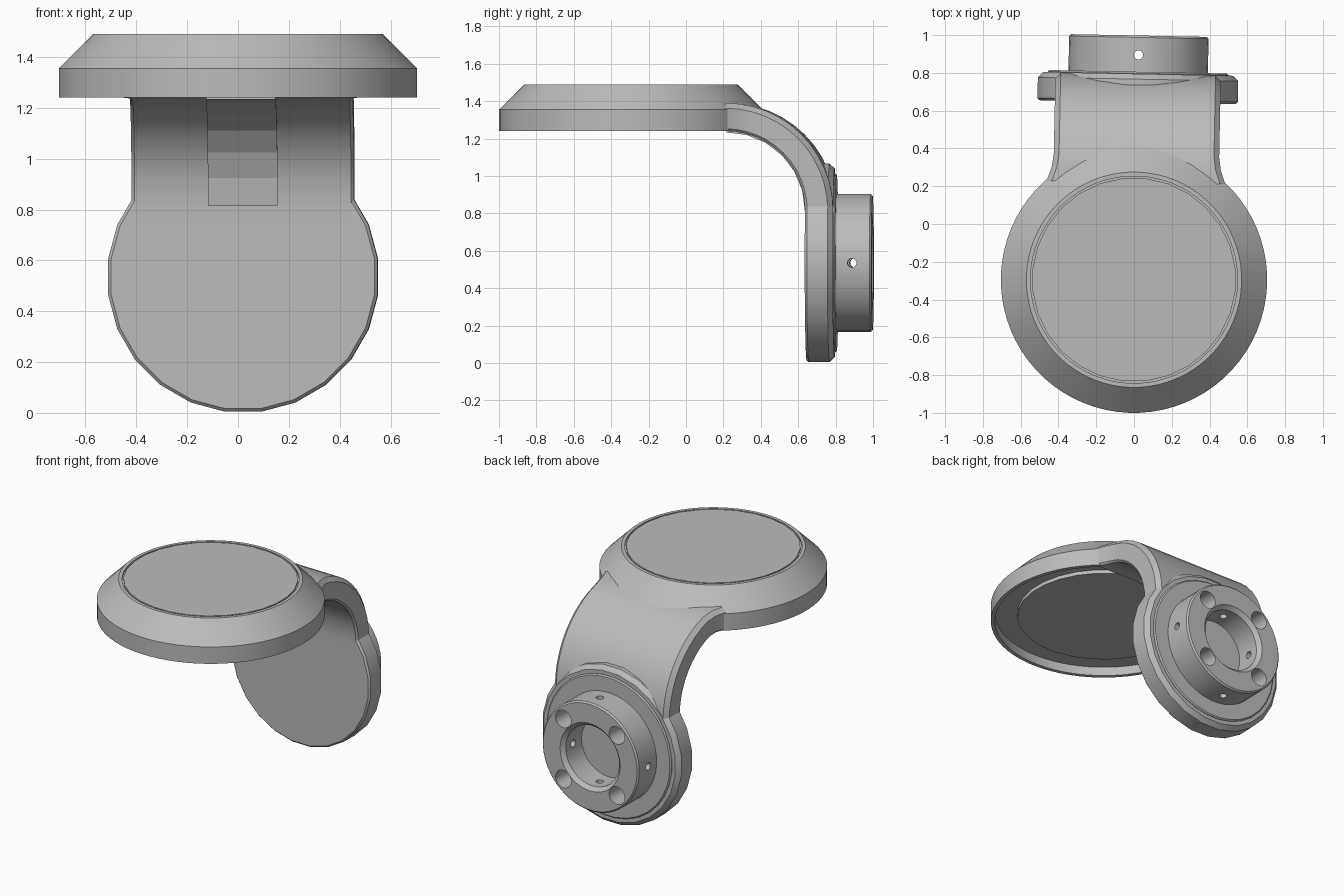
import bpy, bmesh, math
from mathutils import Matrix, Vector

cube = bpy.data.objects.get("Cube")
if cube:
    bpy.data.objects.remove(cube, do_unlink=True)

GREY = (0.5, 0.5, 0.5, 1)
mat = bpy.data.materials.new("plain grey")
mat.use_nodes = True
mat.diffuse_color = GREY
mat.node_tree.nodes["Principled BSDF"].inputs["Base Color"].default_value = GREY

HEAD = Vector((0, -0.295, 0))       # centre of the big round head
HUB = Vector((0, 0, 0.535))         # axis of the round foot
FACE_BACK = Matrix.Rotation(-math.pi / 2, 4, 'X')
# the arm and foot are swivelled a little around the head
SWIVEL = (Matrix.Translation(HEAD) @ Matrix.Rotation(math.radians(-1.15), 4, 'Z')
          @ Matrix.Translation(-HEAD))


def finish(bm, name, matrix):
    bmesh.ops.recalc_face_normals(bm, faces=bm.faces)
    bm.transform(matrix)
    mesh = bpy.data.meshes.new(name)
    bm.to_mesh(mesh)
    bm.free()
    mesh.materials.append(mat)
    obj = bpy.data.objects.new(name, mesh)
    bpy.context.collection.objects.link(obj)
    return obj


def activate(obj):
    bpy.ops.object.select_all(action='DESELECT')
    obj.select_set(True)
    bpy.context.view_layer.objects.active = obj


def smooth(obj):
    activate(obj)
    bpy.ops.object.shade_smooth_by_angle(angle=math.radians(28))


def skin(bm, loops, closed):
    """Join matching point loops with quads."""
    rows = [[bm.verts.new(p) for p in loop] for loop in loops]
    count = len(rows[0])
    pairs = list(zip(rows, rows[1:] + rows[:1])) if closed else list(zip(rows, rows[1:]))
    for a, b in pairs:
        for i in range(count):
            j = (i + 1) % count
            bm.faces.new((a[i], a[j], b[j], b[i]))
    if not closed:
        bm.faces.new(rows[0])
        bm.faces.new(rows[-1])


def ring(name, profile, sides, matrix):
    """Turn a closed (radius, height) profile around z."""
    bm = bmesh.new()
    loops = []
    for k in range(sides):
        a = 2 * math.pi * (k + 0.5) / sides
        loops.append([(r * math.cos(a), r * math.sin(a), h) for r, h in profile])
    skin(bm, loops, True)
    return finish(bm, name, matrix)


def disc(name, profile, sides, matrix):
    """Stack of circles given as (radius, height), capped at both ends."""
    bm = bmesh.new()
    loops = [[(r * math.cos(2 * math.pi * (k + 0.5) / sides),
               r * math.sin(2 * math.pi * (k + 0.5) / sides), h) for k in range(sides)]
             for r, h in profile]
    skin(bm, loops, False)
    return finish(bm, name, matrix)


def sweep(name, sections, matrix):
    bm = bmesh.new()
    skin(bm, sections, False)
    return finish(bm, name, matrix)


def drill(target, radius, depth, matrix):
    cutter = disc("cutter", [(radius, -depth / 2), (radius, depth / 2)], 20, matrix)
    cutter.hide_render = True
    mod = target.modifiers.new("hole", 'BOOLEAN')
    mod.operation = 'DIFFERENCE'
    mod.solver = 'EXACT'
    mod.object = cutter
    activate(target)
    bpy.ops.object.modifier_apply(modifier=mod.name)
    bpy.data.objects.remove(cutter, do_unlink=True)


# Head: bevelled rim, hollow below, with a separate lid plate
place = Matrix.Translation(HEAD)
smooth(ring("head_rim", [(0.52, 1.30), (0.68, 1.30), (0.68, 1.24), (0.705, 1.24),
                         (0.705, 1.355), (0.57, 1.49), (0.548, 1.49),
                         (0.548, 1.478), (0.52, 1.478)], 72, place))
smooth(disc("head_lid", [(0.54, 1.275), (0.54, 1.49)], 28, place))

# Arm: chamfered bar swept through a quarter turn, then straight down
BEND_Y, BEND_Z, INNER, OUTER, HALF = 0.22, 0.815, 0.425, 0.575, 0.438


def bar_section(half, inner, outer, chamfer):
    edge = 0.012 if chamfer else 0
    side = [(half - edge, inner), (half, inner + edge),
            (half, outer - chamfer), (half - chamfer, outer)]
    return side + [(-x, r) for x, r in reversed(side)]


def bent(section, angle, drop=0):
    return [(x, BEND_Y + r * math.sin(angle), BEND_Z + r * math.cos(angle) - drop)
            for x, r in section]


STEPS = 12
sections = []
for k in range(STEPS + 1):
    flare = 0.035 if k == 0 else 0.01 if k == 1 else 0
    sections.append(bent(bar_section(HALF + flare, INNER, OUTER, 0.028),
                         math.pi / 2 * k / STEPS))
sections.append(bent(bar_section(HALF, INNER, OUTER, 0.028), math.pi / 2, 0.1))
smooth(sweep("arm", sections, SWIVEL))

# Narrow strip along the inside of the bend
strip = [(0.137, 0.418), (0.137, 0.44), (-0.137, 0.44), (-0.137, 0.418)]
sweep("inner_strip", [bent(strip, math.pi / 2 * k / 6) for k in range(7)], SWIVEL)

# Foot: round plate with a slightly raised pad behind it
place = SWIVEL @ Matrix.Translation(HUB) @ FACE_BACK
smooth(disc("foot_plate", [(0.523, 0.645), (0.535, 0.657), (0.535, 0.767),
                           (0.507, 0.795)], 24, place))
smooth(disc("foot_pad", [(0.48, 0.78), (0.48, 0.798), (0.472, 0.806)], 32, place))

# Collar: bored ring with four bolt holes and four small side holes
collar = ring("collar", [(0.205, 0.79), (0.37, 0.79), (0.37, 0.988), (0.36, 0.998),
                         (0.23, 0.998), (0.205, 0.973)], 48, place)
for sx in (-1, 1):
    for sy in (-1, 1):
        drill(collar, 0.06, 0.3, place @ Matrix.Translation((sx * 0.205, sy * 0.205, 0.97)))
for k in range(4):
    drill(collar, 0.024, 0.4, place @ Matrix.Rotation(math.pi / 2 * k, 4, 'Z')
          @ Matrix.Translation((0.3, 0, 0.895)) @ Matrix.Rotation(math.pi / 2, 4, 'Y'))
smooth(collar)
